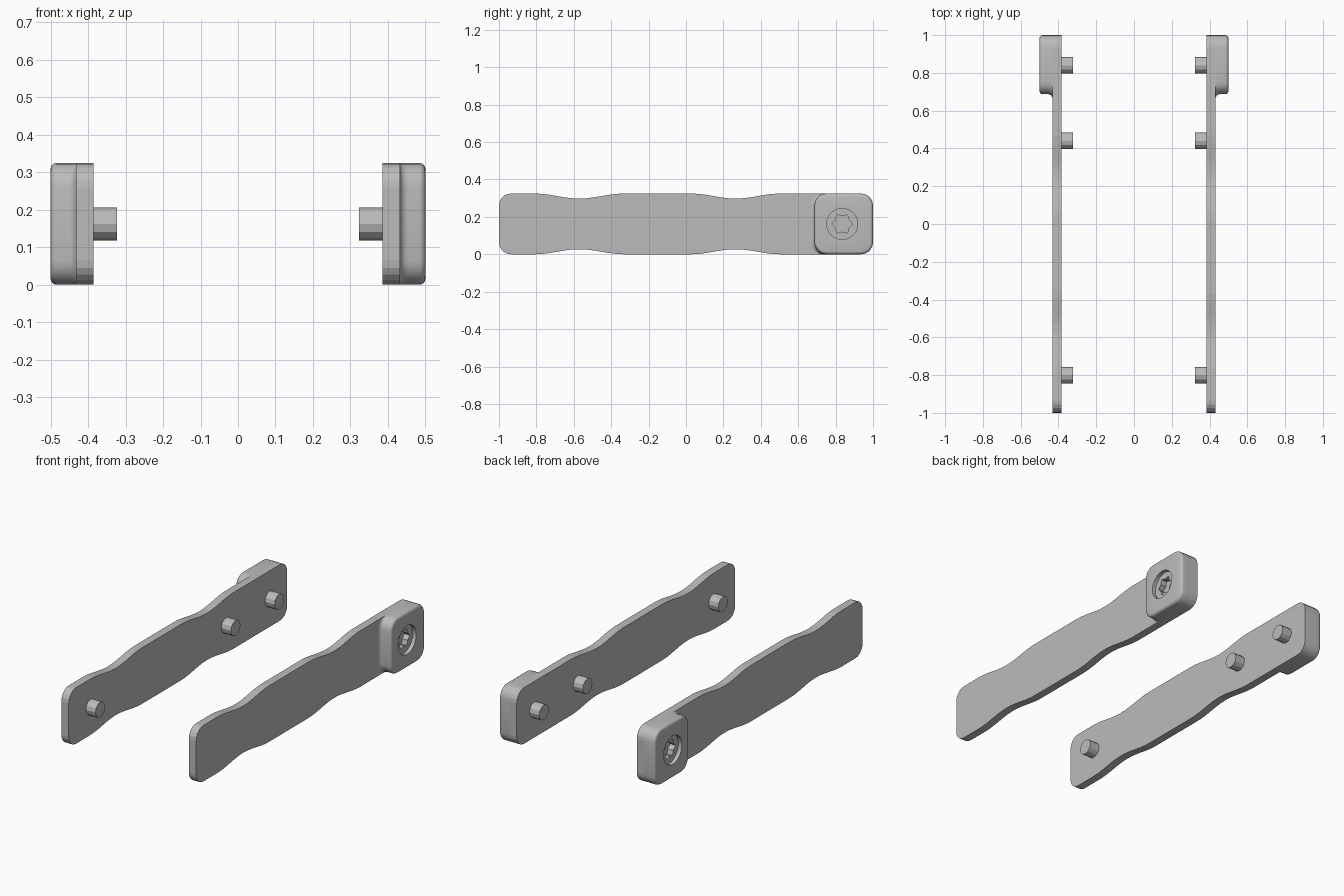
import bpy, bmesh
from math import sin, cos, pi, radians

cube = bpy.data.objects.get("Cube")
if cube:
    bpy.data.objects.remove(cube, do_unlink=True)

grey = bpy.data.materials.new("plain grey")
grey.use_nodes = True
colour = (0.5, 0.5, 0.5, 1)
grey.diffuse_color = colour
grey.node_tree.nodes["Principled BSDF"].inputs["Base Color"].default_value = colour

H = 0.325          # height of the handle
MID = H / 2
INNER, FACE, OUTER = 0.385, 0.432, 0.5   # distances from the middle plane
SCREW_Y = 0.835
CORNER = 0.065
STEPS = 6          # points on each rounded corner


def rounded_rect(y0, y1, z0, z1, r):
    """Counter-clockwise rounded rectangle as (y, z) points."""
    pts = []
    centres = [(y1 - r, z1 - r), (y0 + r, z1 - r), (y0 + r, z0 + r), (y1 - r, z0 + r)]
    for q, (cy, cz) in enumerate(centres):
        for k in range(STEPS):
            a = (q + k / (STEPS - 1)) * pi / 2
            pts.append((cy + r * cos(a), cz + r * sin(a)))
    return pts


def ring(radius_at):
    """Closed ring round the screw, matching the rounded rectangle's count."""
    n = 4 * STEPS
    return [(SCREW_Y + radius_at(i) * cos(2 * pi * i / n),
             MID + radius_at(i) * sin(2 * pi * i / n)) for i in range(n)]


def star_radius(i):
    """Six-pointed star; halfway points lie close to the straight flanks."""
    return (0.056, 0.047, 0.041, 0.047)[i % 4]


def stack(name, levels, side, smooth=False):
    """Join (x, outline) levels into a closed solid on the chosen side."""
    bm = bmesh.new()
    loops = [[bm.verts.new((side * x, y, z)) for y, z in pts] for x, pts in levels]
    n = len(loops[0])
    for a, b in zip(loops, loops[1:]):
        for i in range(n):
            j = (i + 1) % n
            bm.faces.new((a[i], a[j], b[j], b[i]))
    bm.faces.new(loops[0][::-1])
    bm.faces.new(loops[-1])
    bmesh.ops.recalc_face_normals(bm, faces=bm.faces)
    mesh = bpy.data.meshes.new(name)
    bm.to_mesh(mesh)
    bm.free()
    mesh.materials.append(grey)
    obj = bpy.data.objects.new(name, mesh)
    bpy.context.collection.objects.link(obj)
    if smooth:
        bpy.ops.object.select_all(action='DESELECT')
        obj.select_set(True)
        bpy.context.view_layer.objects.active = obj
        bpy.ops.object.shade_smooth_by_angle(angle=radians(30))
    return obj


def plate_outline():
    """Long strip with two shallow waists cut into both edges."""
    corners = rounded_rect(-1, 1, 0, H, CORNER)
    waist = []
    for centre in (-0.57, 0.265):
        for k in range(13):
            t = k / 6 - 1
            waist.append((centre + 0.24 * t, 0.027 * cos(t * pi / 2) ** 2))
    top = [(y, H - d) for y, d in reversed(waist)]
    return corners[:STEPS] + top + corners[STEPS:3 * STEPS] + waist + corners[3 * STEPS:]


def block_levels():
    """Cove at the front foot, rounded outer rim, recess and star socket."""
    levels = [(FACE - 0.002, rounded_rect(0.665, 1, 0, H, CORNER))]
    for k in range(5):
        a = k / 4 * pi / 2
        levels.append((FACE + 0.022 * (1 - cos(a)),
                       rounded_rect(0.665 + 0.022 * sin(a), 1, 0, H, CORNER)))
    for k in range(5):
        a = k / 4 * pi / 2
        d = 0.016 * (1 - cos(a))
        levels.append((OUTER - 0.016 + 0.016 * sin(a),
                       rounded_rect(0.687 + d, 1 - d, d, H - d, CORNER - d)))
    recess = ring(lambda i: 0.083)
    star = ring(star_radius)
    floor = OUTER - 0.022
    levels += [(OUTER, recess), (floor, recess), (floor, star), (floor - 0.035, star)]
    return levels


for side, label in ((1, "left"), (-1, "right")):
    stack(label + "_plate", [(INNER, plate_outline()), (FACE, plate_outline())], side)
    stack(label + "_end_block", block_levels(), side, smooth=True)
    # Locating pegs on the inner face
    for place, y in (("front", -0.8), ("middle", 0.44), ("rear", 0.84)):
        disc = [(y + 0.044 * cos(k * pi / 6), MID + 0.044 * sin(k * pi / 6))
                for k in range(12)]
        stack(f"{label}_{place}_peg", [(0.323, disc), (INNER + 0.005, disc)], side)
